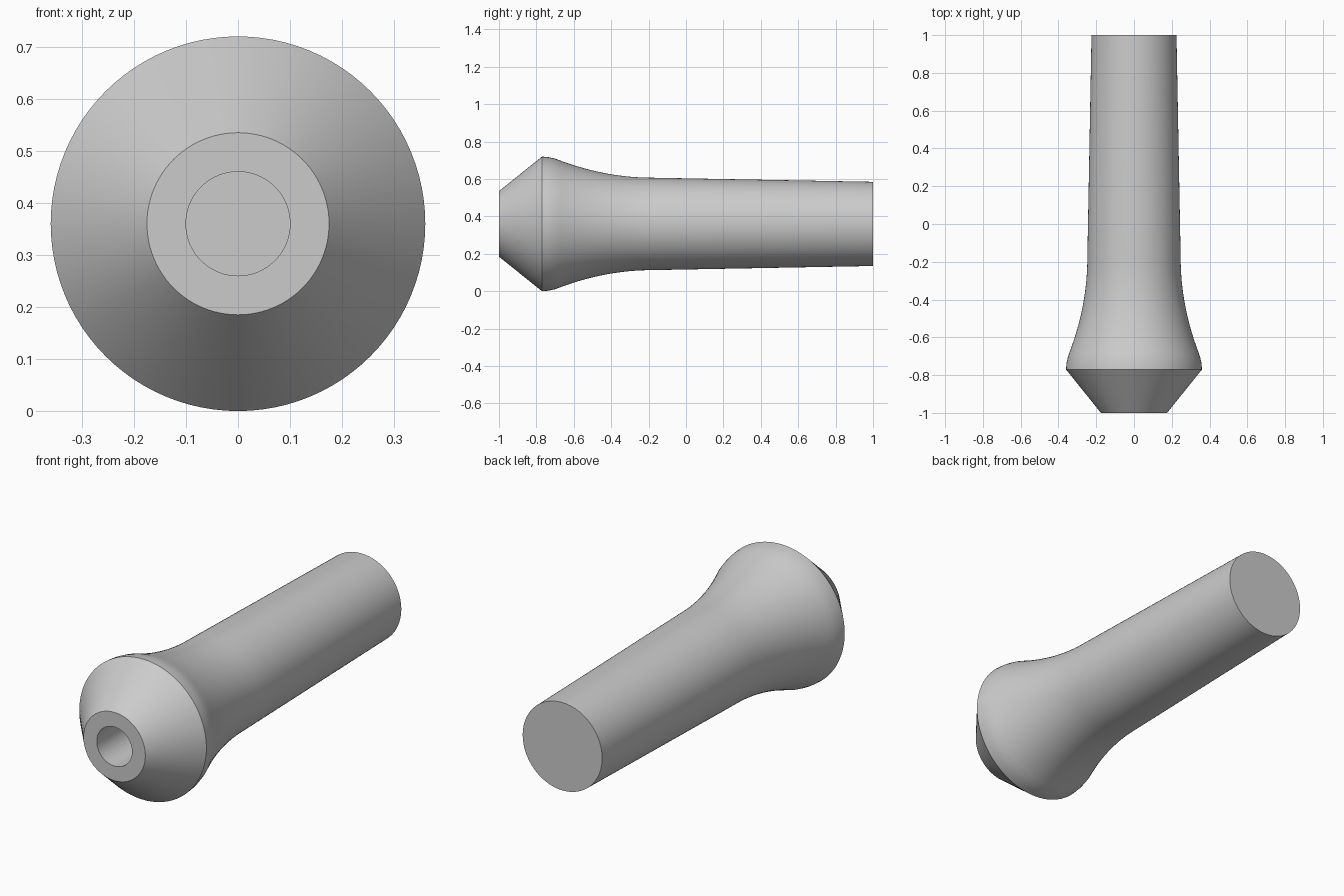
import bpy
import bmesh
import math
from mathutils import Matrix, Vector

if "Cube" in bpy.data.objects:
    bpy.data.objects.remove(bpy.data.objects["Cube"], do_unlink=True)

SIDES = 96
RADIUS = 0.36

grey = bpy.data.materials.new("Light grey")
grey.use_nodes = True
grey.diffuse_color = (0.6, 0.6, 0.6, 1)
grey.node_tree.nodes["Principled BSDF"].inputs["Base Color"].default_value = (0.6, 0.6, 0.6, 1)


def flare(steps):
    """Concave sweep from the collar down to the shank, as (y, radius)."""
    start, end = -0.67, -0.18
    for i in range(steps + 1):
        t = i / steps
        yield start + (end - start) * t, 0.247 + 0.091 * (1 - t) ** 2


def lathe(name, profile):
    """Revolve (y, radius) points around the y axis and cap both ends."""
    bm = bmesh.new()
    rings = []
    for y, r in profile:
        angles = [math.tau * i / SIDES for i in range(SIDES)]
        rings.append([bm.verts.new((r * math.sin(a), y, r * math.cos(a))) for a in angles])
    for a, b in zip(rings, rings[1:]):
        for i in range(SIDES):
            j = (i + 1) % SIDES
            bm.faces.new((a[i], a[j], b[j], b[i]))
    bm.faces.new(rings[0])
    bm.faces.new(rings[-1])
    bmesh.ops.recalc_face_normals(bm, faces=bm.faces)
    bmesh.ops.transform(bm, matrix=Matrix.Translation(Vector((0, 0, RADIUS))), verts=bm.verts)
    mesh = bpy.data.meshes.new(name)
    bm.to_mesh(mesh)
    bm.free()
    mesh.materials.append(grey)
    obj = bpy.data.objects.new(name, mesh)
    bpy.context.collection.objects.link(obj)
    return obj


# Blind bore, front rim, cone, rounded collar, flare and tapered shank
bore = [(-0.4, 0.1), (-1, 0.1)]
nose = [(-1, 0.175), (-0.77, RADIUS)]
collar = [(-0.735, 0.357), (-0.7, 0.349)]
shank = [(1, 0.225)]
handle = lathe("tapered_handle", bore + nose + collar + list(flare(16)) + shank)

bpy.ops.object.select_all(action="DESELECT")
handle.select_set(True)
bpy.context.view_layer.objects.active = handle
bpy.ops.object.shade_smooth_by_angle(angle=math.radians(30))
